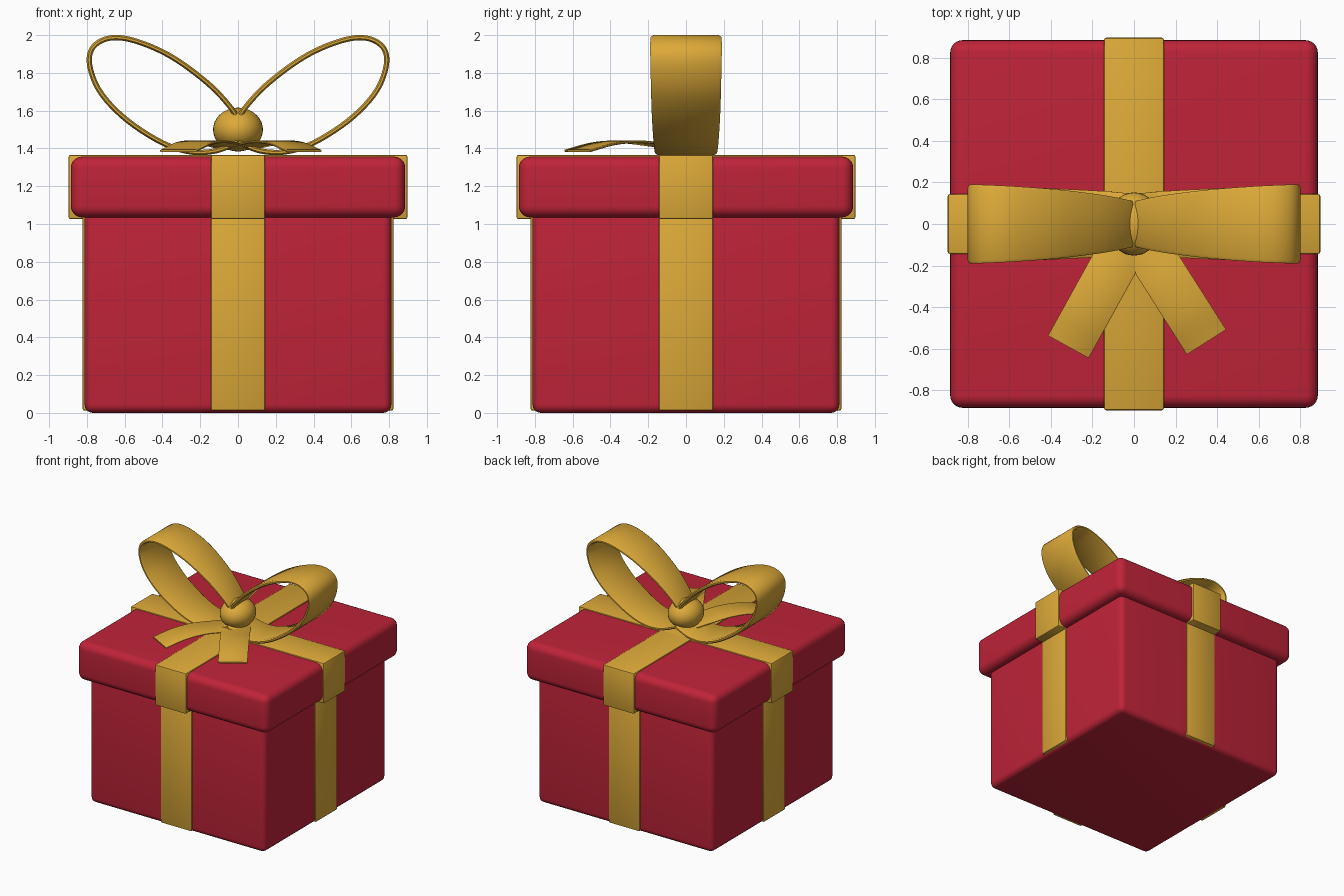
import bpy, bmesh, math
from mathutils import Vector

if "Cube" in bpy.data.objects:
    bpy.data.objects.remove(bpy.data.objects["Cube"])


def material(name, rgb):
    m = bpy.data.materials.new(name)
    m.diffuse_color = (*rgb, 1)
    m.use_nodes = True
    m.node_tree.nodes["Principled BSDF"].inputs["Base Color"].default_value = m.diffuse_color
    return m


RED = material("red_paper", (0.52, 0.017, 0.040))
GOLD = material("gold_ribbon", (0.72, 0.40, 0.040))


def add_object(name, bm, mat, angle=40):
    bmesh.ops.recalc_face_normals(bm, faces=bm.faces)
    mesh = bpy.data.meshes.new(name)
    bm.to_mesh(mesh)
    bm.free()
    mesh.materials.append(mat)
    ob = bpy.data.objects.new(name, mesh)
    bpy.context.collection.objects.link(ob)
    bpy.ops.object.select_all(action='DESELECT')
    ob.select_set(True)
    bpy.context.view_layer.objects.active = ob
    bpy.ops.object.shade_smooth_by_angle(angle=math.radians(angle))
    return ob


def rounded_box(name, hx, hy, z0, z1, radius, segments, mat):
    bm = bmesh.new()
    bmesh.ops.create_cube(bm, size=2)
    for v in bm.verts:
        v.co = Vector((v.co.x * hx, v.co.y * hy, z1 if v.co.z > 0 else z0))
    bmesh.ops.bevel(bm, geom=bm.edges[:], offset=radius, segments=segments,
                    profile=0.5, affect='EDGES')
    return add_object(name, bm, mat)


def spline(points, steps=8):
    """Smooth curve through the points; each is (x, y, z, half width)."""
    p = [Vector(q) for q in points]
    p = [2 * p[0] - p[1]] + p + [2 * p[-1] - p[-2]]
    out = []
    for i in range(1, len(p) - 2):
        a, b, c, d = p[i - 1:i + 3]
        for s in range(steps):
            t = s / steps
            out.append(0.5 * (2 * b + (c - a) * t + (2 * a - 5 * b + 4 * c - d) * t * t
                              + (3 * b - a - 3 * c + d) * t ** 3))
    return out + [p[-2]]


def ribbon(name, points, side, thick):
    """Flat band with softened edges swept along a smooth curve."""
    pts = spline(points)
    side = Vector(side).normalized()
    bm = bmesh.new()
    rings = []
    for i, q in enumerate(pts):
        tangent = (pts[min(i + 1, len(pts) - 1)] - pts[max(i - 1, 0)]).to_3d()
        normal = side.cross(tangent).normalized()
        h, w = thick / 2, q[3]
        section = [(-w, -h * .4), (-w + h, -h), (w - h, -h), (w, -h * .4),
                   (w, h * .4), (w - h, h), (-w + h, h), (-w, h * .4)]
        rings.append([bm.verts.new(q.to_3d() + side * a + normal * b) for a, b in section])
    for r, s in zip(rings, rings[1:]):
        for k in range(8):
            n = (k + 1) % 8
            bm.faces.new((r[k], r[n], s[n], s[k]))
    bm.faces.new(rings[0])
    bm.faces.new(rings[-1])
    return add_object(name, bm, GOLD, 50)


# Box and lid
rounded_box("box_body", 0.812, 0.812, 0.0, 1.08, 0.045, 5, RED)
rounded_box("box_lid", 0.885, 0.885, 1.035, 1.357, 0.06, 6, RED)

# Crossed bands around the box and the lid
for label, across in (("side", True), ("front", False)):
    for part, reach, z0, z1 in (("body", 0.823, 0.012, 1.06), ("lid", 0.897, 1.026, 1.366)):
        hx, hy = (reach, 0.144) if across else (0.144, reach)
        rounded_box(f"{part}_band_{label}", hx, hy, z0, z1, 0.01, 2, GOLD)

# Bow loops, mirrored left and right
LOOP = [(0.0, 1.53, .10), (0.03, 1.605, .115), (0.16, 1.745, .14), (0.36, 1.89, .165),
        (0.55, 1.971, .18), (0.68, 1.984, .187), (0.768, 1.935, .19), (0.785, 1.84, .188),
        (0.73, 1.70, .185), (0.60, 1.56, .18), (0.42, 1.44, .172), (0.27, 1.385, .165),
        (0.13, 1.385, .157), (0.0, 1.43, .145)]
for label, s in (("left", -1), ("right", 1)):
    ribbon(f"bow_loop_{label}", [(s * x, 0, z, w) for x, z, w in LOOP], (0, 1, 0), 0.028)

# Loose tails arching forward over the lid
for label, ex, ey in (("left", -0.315, -0.59), ("right", 0.348, -0.567)):
    profile = [(0.0, 1.40), (0.25, 1.42), (0.5, 1.435), (0.75, 1.425), (1.0, 1.387)]
    path = [(ex * t, -0.02 + (ey + 0.02) * t, z, 0.112) for t, z in profile]
    ribbon(f"bow_tail_{label}", path, (-(ey + 0.02), ex, 0), 0.014)

# Knot in the middle of the bow
bm = bmesh.new()
bmesh.ops.create_uvsphere(bm, u_segments=32, v_segments=18, radius=1)
for v in bm.verts:
    v.co = Vector((v.co.x * 0.132, v.co.y * 0.152, 1.5 + v.co.z * 0.116))
add_object("bow_knot", bm, GOLD, 60)
